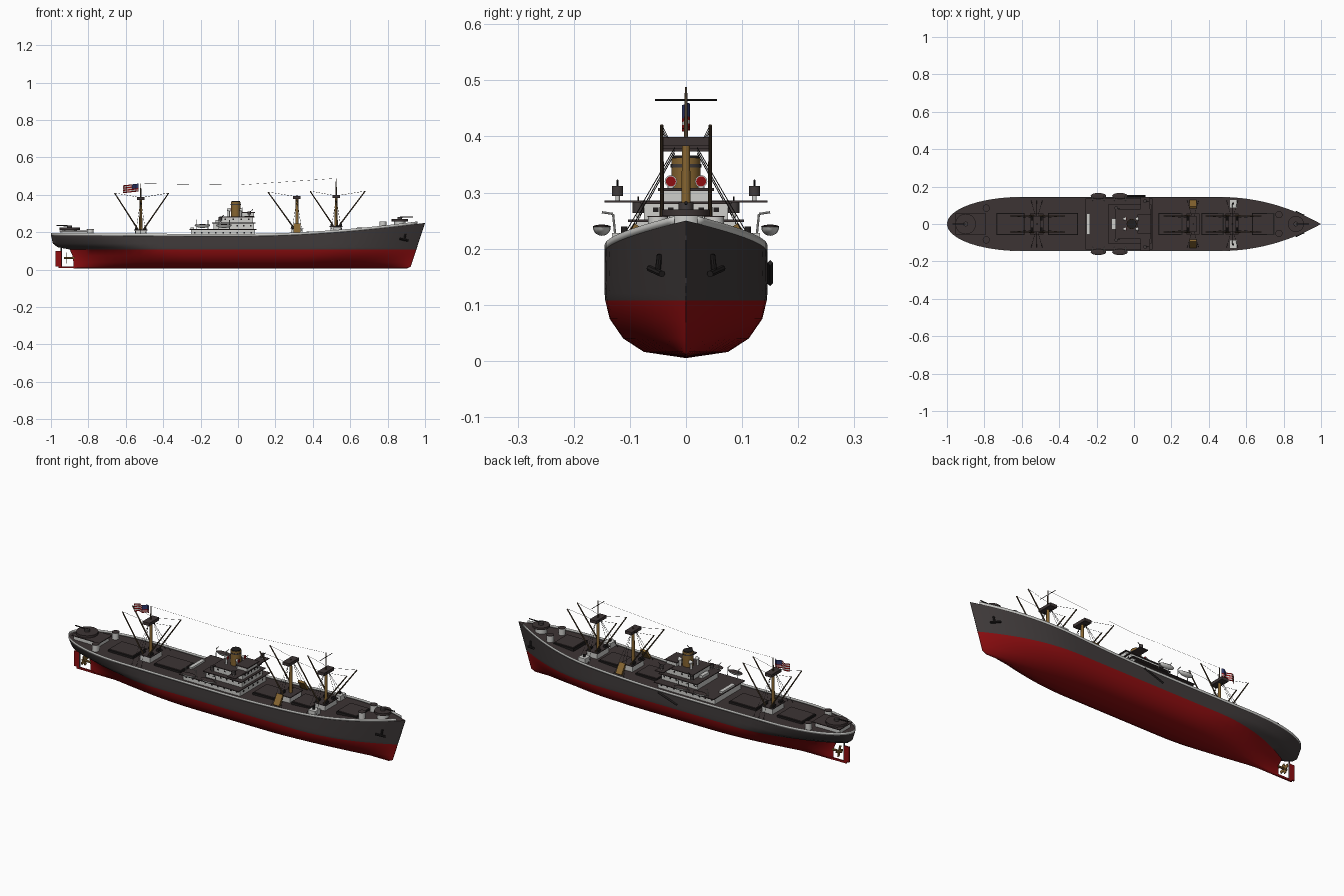
import bpy, bmesh, math
from mathutils import Vector

if "Cube" in bpy.data.objects:
    bpy.data.objects.remove(bpy.data.objects["Cube"])


def material(name, r, g, b):
    m = bpy.data.materials.new(name)
    m.use_nodes = True
    m.diffuse_color = (r, g, b, 1)
    bsdf = m.node_tree.nodes["Principled BSDF"]
    bsdf.inputs["Base Color"].default_value = (r, g, b, 1)
    bsdf.inputs["Roughness"].default_value = 0.8
    return m


HULL = material("hull charcoal", 0.052, 0.044, 0.044)
DECK = material("deck brown", 0.046, 0.034, 0.034)
RED = material("bottom red", 0.27, 0.004, 0.005)
GREY = material("light grey", 0.62, 0.62, 0.60)
GOLD = material("mustard", 0.24, 0.13, 0.03)
SPAR = material("spar brown", 0.075, 0.048, 0.025)
BLACK = material("black", 0.015, 0.013, 0.013)
BLUE = material("flag blue", 0.03, 0.04, 0.15)


# helpers
def add_object(name, bm, mats, smooth=False):
    me = bpy.data.meshes.new(name)
    bm.to_mesh(me)
    bm.free()
    ob = bpy.data.objects.new(name, me)
    bpy.context.collection.objects.link(ob)
    for m in mats:
        me.materials.append(m)
    if smooth:
        bpy.ops.object.select_all(action='DESELECT')
        ob.select_set(True)
        bpy.context.view_layer.objects.active = ob
        bpy.ops.object.shade_smooth_by_angle(angle=math.radians(35))
    return ob


def box(name, x0, x1, y0, y1, z0, z1, mat):
    bm = bmesh.new()
    bmesh.ops.create_cube(bm, size=1)
    for v in bm.verts:
        v.co = (x1 if v.co.x > 0 else x0, y1 if v.co.y > 0 else y0, z1 if v.co.z > 0 else z0)
    return add_object(name, bm, [mat])


def rod(name, p, q, r, mat, r2=None, sides=8):
    p, q = Vector(p), Vector(q)
    bm = bmesh.new()
    bmesh.ops.create_cone(bm, cap_ends=True, segments=sides, radius1=r,
                          radius2=r if r2 is None else r2, depth=(q - p).length)
    ob = add_object(name, bm, [mat], sides > 6)
    ob.location = (p + q) / 2
    ob.rotation_euler = (q - p).to_track_quat('Z', 'Y').to_euler()
    return ob


def post(name, x, y, z0, z1, r, mat, r2=None, sides=16):
    return rod(name, (x, y, z0), (x, y, z1), r, mat, r2, sides)


def sheer(x):
    return 0.178 + (0.072 * x ** 1.9 if x > 0 else 0.006 * x * x)


def stem(z):
    return 0.925 + (z - 0.02) * 0.326


# hull: lofted waterlines, lower to upper
def waterline(beam, aft, run, q, fwd, entry, p, n=44):
    pts = []
    for i in range(n + 1):
        x = aft + (fwd - aft) * (0.5 - 0.5 * math.cos(math.pi * i / n))
        y = beam
        if x < run:
            y *= max(0, 1 - ((run - x) / (run - aft)) ** 2) ** q
        if x > entry:
            y *= max(0, 1 - ((x - entry) / (fwd - entry)) ** p)
        pts.append((x, -y))
    return pts


LEVELS = [  # height, beam, aft end, run start, run power, entry start, entry power
    (0.005, 0.000, -0.88, -0.30, 1.0, 0.30, 1.6),
    (0.016, 0.075, -0.88, -0.20, 1.6, 0.25, 1.5),
    (0.040, 0.112, -0.88, -0.25, 1.4, 0.35, 1.7),
    (0.075, 0.136, -0.885, -0.32, 1.2, 0.42, 1.9),
    (0.108, 0.144, -0.90, -0.40, 1.0, 0.45, 2.0),
    (0.120, 0.145, -0.965, -0.45, 0.85, 0.45, 2.0),
    (0.140, 0.145, -0.99, -0.52, 0.6, 0.45, 2.05),
]
rows = []
for z, beam, aft, run, q, entry, p in LEVELS:
    fwd = stem(z) - (0.02 if z < 0.01 else 0)
    rows.append([(x, y, z) for x, y in waterline(beam, aft, run, q, fwd, entry, p)])
edge = [(x, y, sheer(x)) for x, y in waterline(0.145, -1, -0.6, 0.5, 1, 0.45, 2.1)]
rows += [edge, [(x, 0, z) for x, y, z in edge]]


def loft(name, rows, mats, rule, thick=0):
    bm = bmesh.new()
    grid = [[bm.verts.new(c) for c in row] for row in rows]
    for j in range(len(grid) - 1):
        a, b = grid[j], grid[j + 1]
        for i in range(len(a) - 1):
            bm.faces.new((a[i], a[i + 1], b[i + 1], b[i])).material_index = rule(j)
    bmesh.ops.remove_doubles(bm, verts=bm.verts, dist=1e-5)
    ob = add_object(name, bm, mats, True)
    if thick:
        ob.modifiers.new("thickness", 'SOLIDIFY').thickness = thick
    ob.modifiers.new("mirror", 'MIRROR').use_axis = (False, True, False)
    return ob


last = len(rows) - 2
loft("hull", rows, [RED, HULL, DECK], lambda j: 0 if j < 4 else 2 if j == last else 1)
rail = [c for c in edge if c[0] < 0.965]
loft("bulwark", [rail, [(x, y, z + 0.013) for x, y, z in rail]], [GREY], lambda j: 0, 0.002)

# stern gear: shoe, rudder, propeller
box("sole_piece", -0.96, -0.86, -0.004, 0.004, 0.008, 0.018, RED)
box("rudder", -0.975, -0.945, -0.004, 0.004, 0.018, 0.10, RED)
post("rudder_stock", -0.945, 0, 0.012, 0.13, 0.004, HULL)
rod("propeller_hub", (-0.93, 0, 0.062), (-0.875, 0, 0.062), 0.006, GOLD)
for k in range(4):
    blade = box("propeller_blade", -0.002, 0.002, -0.008, 0.008, 0.004, 0.028, GOLD)
    blade.location = (-0.915, 0, 0.062)
    blade.rotation_euler = (math.pi / 2 * k + 0.3, 0, 0)

# anchors and boarding ladder
for s in (-1, 1):
    rod("anchor_shank", (0.895, s * 0.047, 0.19), (0.89, s * 0.051, 0.155), 0.005, BLACK)
    rod("anchor_flukes", (0.865, s * 0.065, 0.165), (0.91, s * 0.043, 0.155), 0.006, BLACK)
rod("boarding_ladder", (0.06, 0.150, 0.175), (-0.05, 0.150, 0.138), 0.005, BLACK, sides=4)

# cargo hatches
for x, half in ((0.69, 0.06), (0.42, 0.06), (0.195, 0.065), (-0.38, 0.08), (-0.66, 0.075)):
    z = sheer(x)
    box("hatch_coaming", x - half, x + half, -0.06, 0.06, z - 0.01, z + 0.010, BLACK)
    box("hatch_cover", x - half + 0.006, x + half - 0.006, -0.054, 0.054, z, z + 0.013, DECK)

# masts with crosstrees, booms, winches and shrouds
MASTS = [(-0.52, 0.385, 0.46, (-0.14, 0.15)), (0.315, 0.39, 0.40, (-0.155,)),
         (0.525, 0.395, 0.488, (-0.14, 0.155))]
for x, top, pole, reaches in MASTS:
    z = sheer(x)
    post("mast", x, 0, z, top, 0.009, GOLD, 0.007)
    post("topmast", x, 0, top, pole, 0.004, SPAR, 0.002)
    box("crosstree", x - 0.02, x + 0.02, -0.042, 0.042, top - 0.012, top + 0.004, DECK)
    box("mast_house", x - 0.03, x + 0.03, -0.05, 0.05, z, z + 0.03, GREY)
    box("winch_platform", x - 0.035, x + 0.035, -0.055, 0.055, z + 0.03, z + 0.034, DECK)
    for s in (-1, 1):
        for reach in reaches:
            tip = (x + reach, s * 0.043, top + 0.025)
            rod("cargo_boom", (x + math.copysign(0.015, reach), s * 0.043, z + 0.035), tip, 0.004, SPAR, 0.003)
            rod("topping_lift", (x, s * 0.03, top), tip, 0.0007, BLACK, sides=4)
            w = x + math.copysign(0.024, reach)
            rod("winch", (w, s * 0.02, z + 0.04), (w, s * 0.045, z + 0.04), 0.008, BLACK)
        for dx in (-0.03, 0, 0.03):
            rod("shroud", (x + dx, s * 0.125, z), (x, s * 0.02, top - 0.015), 0.0008, BLACK, sides=4)
rod("signal_yard", (0.525, -0.055, 0.465), (0.525, 0.055, 0.465), 0.0015, BLACK)
rod("aerial_wire", (-0.52, 0, 0.46), (0, 0, 0.452), 0.0005, BLACK, sides=4)
rod("aerial_wire", (0, 0, 0.452), (0.525, 0, 0.488), 0.0005, BLACK, sides=4)

# side lockers by the fore mast, tilted life rafts by the second mast
for s in (-1, 1):
    z = sheer(0.53)
    a, b = sorted((s * 0.085, s * 0.132))
    box("side_locker", 0.51, 0.552, a, b, z, z + 0.028, GREY)
    post("locker_gun", 0.53, s * 0.11, z + 0.028, z + 0.04, 0.006, BLACK)
    raft = box("life_raft", -0.018, 0.018, -0.03, 0.03, -0.006, 0.006, GOLD)
    raft.location = (0.315, s * 0.105, 0.218)
    raft.rotation_euler = (-s * math.radians(55), 0, 0)

# superstructure tiers, each with a dark deck on top
TIERS = [("lower_house", -0.25, 0.09, 0.11, 0.175, 0.212, 0.025),
         ("middle_house", -0.13, 0.085, 0.088, 0.216, 0.248, 0.015),
         ("upper_house", -0.09, 0.08, 0.075, 0.252, 0.28, 0.006)]
for name, x0, x1, w, z0, z1, lip in TIERS:
    box(name, x0, x1, -w, w, z0, z1, GREY)
    box(name + "_deck", x0 - 0.008, x1 + 0.008, -w - lip, w + lip, z1, z1 + 0.004, DECK)
    zm = (z0 + z1) / 2 + 0.003
    count = int((x1 - x0) / 0.035)
    for k in range(count):
        x = x0 + (k + 0.5) * (x1 - x0) / count
        box("side_window", x - 0.004, x + 0.004, -w - 0.001, w + 0.001, zm - 0.004, zm + 0.004, BLACK)
    for k in range(-2, 3):
        y = k * w * 0.36
        box("front_window", x1 - 0.004, x1 + 0.001, y - 0.005, y + 0.005, zm - 0.004, zm + 0.004, BLACK)
box("wheelhouse", 0.025, 0.085, -0.045, 0.045, 0.284, 0.303, GREY)
box("wheelhouse_roof", 0.02, 0.092, -0.05, 0.05, 0.303, 0.308, DECK)
box("bridge_wing", 0.035, 0.085, -0.145, 0.145, 0.282, 0.286, DECK)
box("aft_casing", -0.255, -0.235, -0.055, 0.055, 0.216, 0.226, GREY)
box("engine_skylight", -0.12, -0.10, -0.03, 0.03, 0.252, 0.266, GREY)

# funnel and cowl vents
post("funnel", -0.012, 0, 0.28, 0.362, 0.026, GOLD, sides=24)
post("funnel_band", -0.012, 0, 0.345, 0.351, 0.0275, HULL, sides=24)
post("funnel_cap", -0.012, 0, 0.36, 0.366, 0.024, BLACK, sides=24)
for s in (-1, 1):
    for x in (0.015, -0.05):
        post("vent_pipe", x, s * 0.027, 0.28, 0.318, 0.006, GREY)
        rod("vent_cowl", (x - 0.008, s * 0.027, 0.32), (x + 0.008, s * 0.027, 0.32), 0.006, GREY, 0.011, 12)
        rod("vent_mouth", (x + 0.008, s * 0.027, 0.32), (x + 0.009, s * 0.027, 0.32), 0.009, RED, sides=12)

# gun tubs, lifeboats and davits
for s in (-1, 1):
    for x, y, z in ((0.06, 0.122, 0.286), (-0.095, 0.085, 0.256)):
        post("gun_stand", x, s * y, z, z + 0.012, 0.004, GREY)
        post("gun_tub", x, s * y, z + 0.008, z + 0.026, 0.010, HULL)
        rod("gun_barrel", (x, s * y, z + 0.02), (x + 0.02, s * y, z + 0.036), 0.0015, BLACK)
    for x in (-0.19, -0.075):
        bm = bmesh.new()
        bmesh.ops.create_uvsphere(bm, u_segments=16, v_segments=10, radius=1)
        for v in bm.verts:
            v.co = (v.co.x * 0.042, v.co.y * 0.016, v.co.z * (0.004 if v.co.z > 0 else 0.016))
        for f in bm.faces:
            f.material_index = 1 if f.calc_center_median().z > 0 else 0
        boat = add_object("lifeboat", bm, [GREY, DECK], True)
        boat.location = (x, s * 0.15, 0.239)
        for dx in (-0.03, 0.03):
            rod("davit", (x + dx, s * 0.125, 0.214), (x + dx, s * 0.13, 0.262), 0.002, GREY)
            rod("davit_arm", (x + dx, s * 0.13, 0.262), (x + dx, s * 0.15, 0.265), 0.002, GREY)


# round gun platforms at bow and stern
def gun_platform(name, x, z, r, direction):
    post(name + "_support", x, 0, sheer(x) - 0.004, z, r * 0.7, GREY, sides=20)
    post(name + "_deck", x, 0, z, z + 0.012, r, DECK, sides=20)
    post(name + "_gun_mount", x, 0, z + 0.012, z + 0.024, 0.013, HULL)
    rod(name + "_gun_barrel", (x, 0, z + 0.022), (x + direction * 0.07, 0, z + 0.024), 0.003, BLACK)


gun_platform("bow", 0.865, 0.258, 0.043, 1)
gun_platform("stern", -0.90, 0.212, 0.055, -1)
box("stern_house", -0.95, -0.80, -0.045, 0.045, 0.18, 0.205, GREY)
box("stern_house_roof", -0.955, -0.79, -0.055, 0.055, 0.205, 0.209, DECK)
for s in (-1, 1):
    for x, y in ((-0.79, 0.085), (0.775, 0.05)):
        post("small_gun_tub", x, s * y, sheer(x), sheer(x) + 0.034, 0.018, GREY)
        post("small_gun_floor", x, s * y, sheer(x) + 0.034, sheer(x) + 0.036, 0.019, DECK)

# waving striped flag
bm = bmesh.new()
grid = [[bm.verts.new((-0.532 - i * 0.007, 0.007 * math.sin(i * 0.9), 0.418 + j * 0.006 - 0.0008 * i))
         for i in range(13)] for j in range(8)]
for j in range(7):
    for i in range(12):
        f = bm.faces.new((grid[j][i], grid[j][i + 1], grid[j + 1][i + 1], grid[j + 1][i]))
        f.material_index = 2 if j > 2 and i < 5 else j % 2
add_object("flag", bm, [RED, GREY, BLUE])
